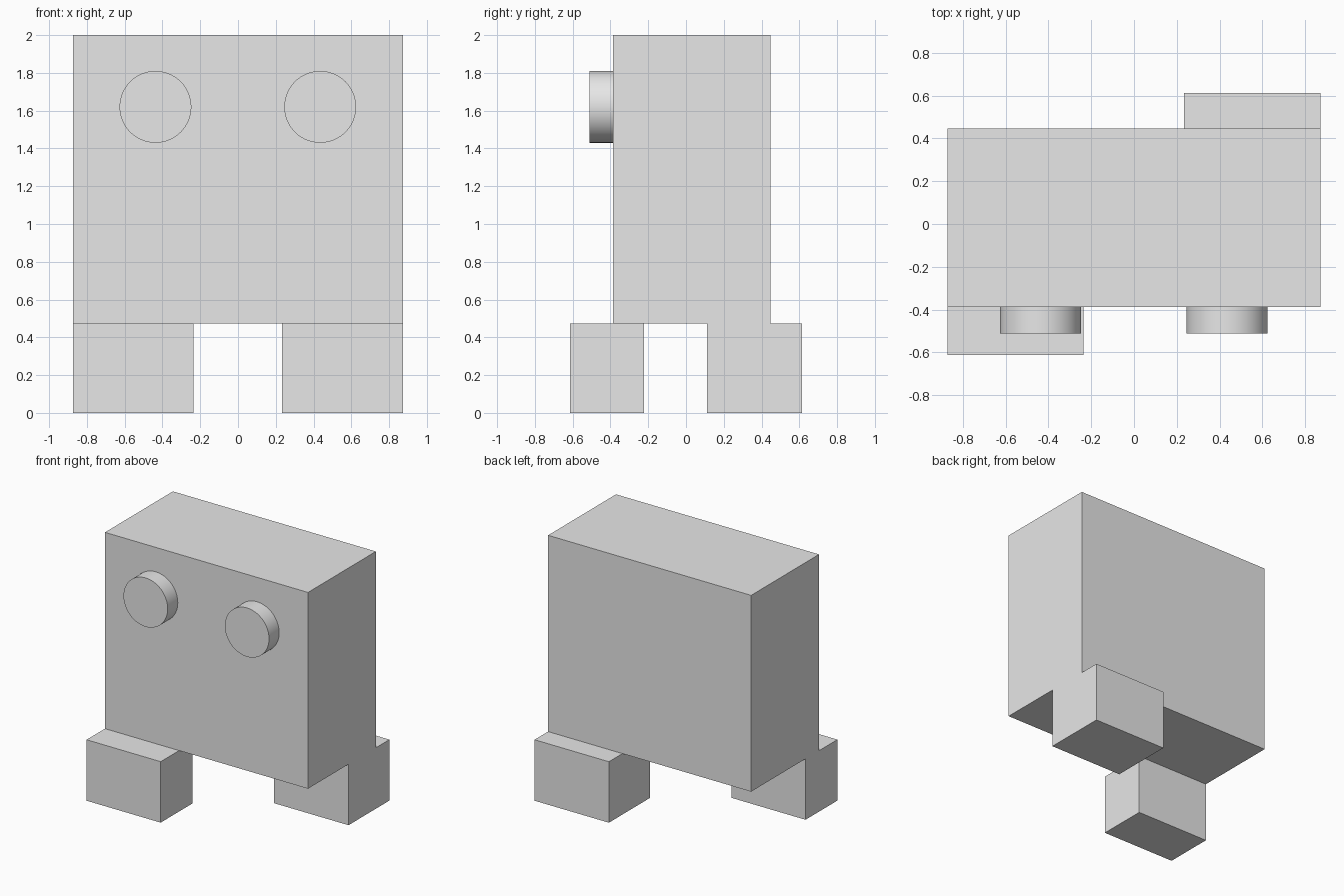
import bpy
import math
from mathutils import Vector

cube = bpy.data.objects.get("Cube")
if cube:
    bpy.data.objects.remove(cube, do_unlink=True)

# Single flat colour
grey = bpy.data.materials.new("light_grey")
grey.use_nodes = True
grey.diffuse_color = (0.8, 0.8, 0.8, 1)
grey.node_tree.nodes["Principled BSDF"].inputs["Base Color"].default_value = (0.8, 0.8, 0.8, 1)


def finish(name):
    obj = bpy.context.object
    obj.name = obj.data.name = name
    obj.data.materials.append(grey)
    return obj


def box(name, low, high):
    low, high = Vector(low), Vector(high)
    bpy.ops.mesh.primitive_cube_add(size=1, location=(low + high) / 2)
    obj = finish(name)
    obj.scale = high - low
    bpy.ops.object.transform_apply(location=False, rotation=False, scale=True)
    return obj


half_width = 0.873
hip = 0.474
front, back = -0.387, 0.447

# Body block
box("body", (-half_width, front, hip), (half_width, back, 2))

# Striding feet: right one forward, left one back
box("right_foot", (-half_width, -0.613, 0), (-0.236, -0.222, hip))
box("left_foot", (0.234, 0.111, 0), (half_width, 0.613, hip))

# Round eyes standing out from the face
eye_front = -0.511
for side, x in (("right", -0.437), ("left", 0.435)):
    bpy.ops.mesh.primitive_cylinder_add(
        vertices=64, radius=0.19, depth=front - eye_front,
        location=(x, (front + eye_front) / 2, 1.62),
        rotation=(math.pi / 2, 0, 0))
    finish(side + "_eye")
    bpy.ops.object.shade_smooth_by_angle(angle=math.radians(30))
